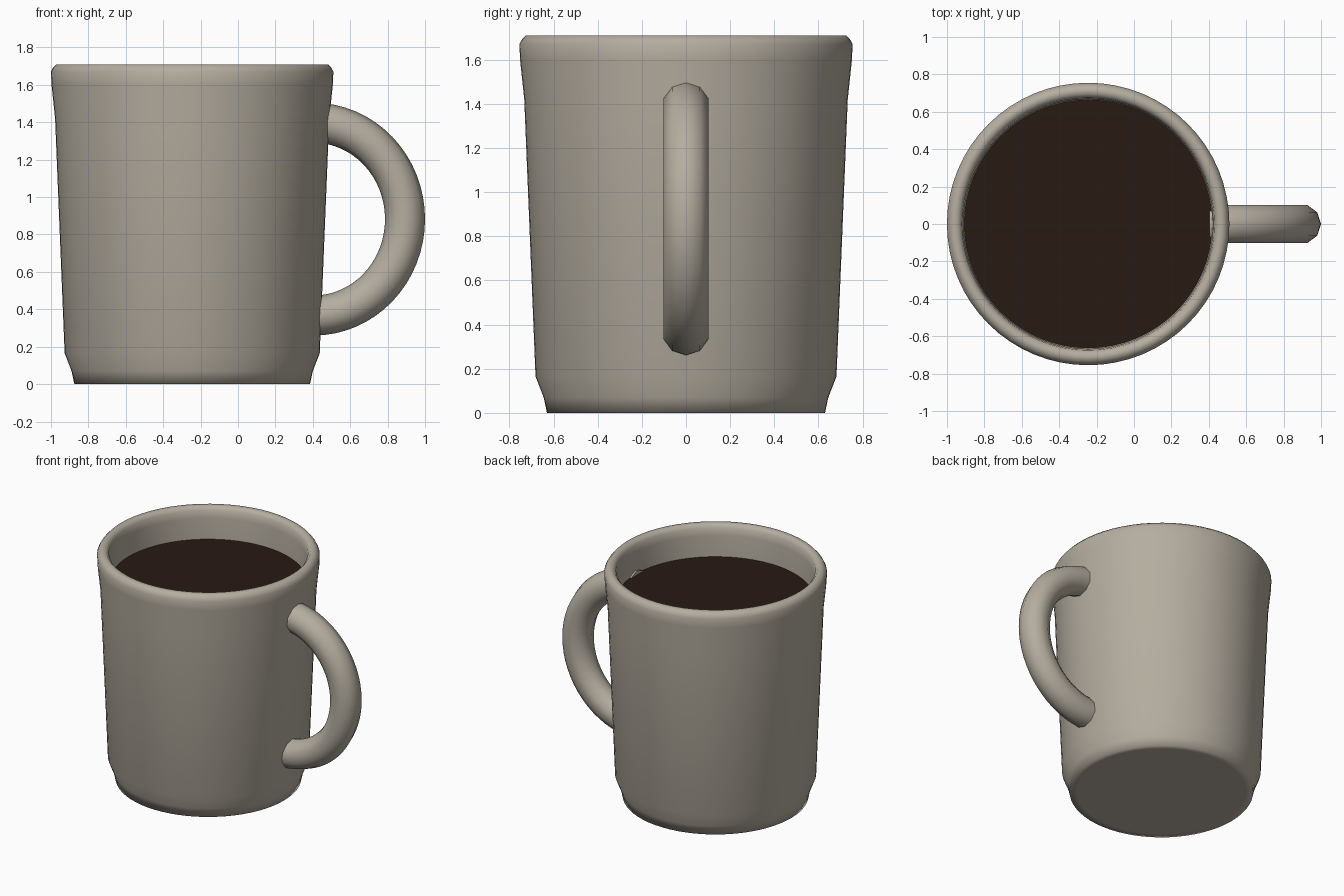
import bpy
import bmesh
from math import cos, sin, pi, radians

if "Cube" in bpy.data.objects:
    bpy.data.objects.remove(bpy.data.objects["Cube"])

CX = -0.245  # mug axis


def material(name, rgb):
    m = bpy.data.materials.new(name)
    m.diffuse_color = (*rgb, 1)
    m.use_nodes = True
    m.node_tree.nodes["Principled BSDF"].inputs["Base Color"].default_value = m.diffuse_color
    return m


def make_object(name, bm, mat):
    bmesh.ops.recalc_face_normals(bm, faces=bm.faces)
    for f in bm.faces:
        f.smooth = True
    me = bpy.data.meshes.new(name)
    bm.to_mesh(me)
    bm.free()
    me.materials.append(mat)
    ob = bpy.data.objects.new(name, me)
    bpy.context.collection.objects.link(ob)
    return ob


def skin(bm, rings):
    """Bridge consecutive closed rings of equal length."""
    for a, b in zip(rings, rings[1:]):
        n = len(a)
        for i in range(n):
            j = (i + 1) % n
            bm.faces.new((a[i], a[j], b[j], b[i]))


def lathe(name, profile, mat, sides=64):
    bm = bmesh.new()
    rings = [[bm.verts.new((CX + r * cos(2 * pi * i / sides), r * sin(2 * pi * i / sides), z))
              for i in range(sides)] for r, z in profile]
    skin(bm, rings)
    bm.faces.new(rings[0])
    bm.faces.new(rings[-1])
    return make_object(name, bm, mat)


ceramic = material("ceramic", (0.46, 0.42, 0.35))
brown = material("dark_brown", (0.022, 0.010, 0.007))

# Cup wall: outside from the base up, over the lip, down to the inner floor
lathe("cup", [
    (0.58, 0.0), (0.63, 0.0), (0.645, 0.07), (0.682, 0.165),
    (0.733, 1.42), (0.752, 1.60), (0.755, 1.67), (0.745, 1.69), (0.727, 1.71),
    (0.695, 1.71), (0.675, 1.685), (0.668, 1.63), (0.663, 1.45),
    (0.61, 0.20), (0.56, 0.12), (0.50, 0.11),
], ceramic)

# Coffee surface
bm = bmesh.new()
bmesh.ops.create_circle(bm, cap_ends=True, segments=64, radius=0.668)
coffee = make_object("coffee", bm, brown)
coffee.location = (CX, 0, 1.475)

# Handle: ten-sided tube swept along a half loop, ends sunk into the wall
bm = bmesh.new()
rings = []
for k in range(33):
    a = radians(-90 + 180 * k / 32)
    centre = (0.403 + 0.49 * cos(a), 0.882 + 0.5155 * sin(a))
    ring = []
    for i in range(10):
        t = 2 * pi * i / 10
        d = 0.107 * cos(t)
        ring.append(bm.verts.new((centre[0] + d * cos(a), 0.107 * sin(t), centre[1] + d * sin(a))))
    rings.append(ring)
skin(bm, rings)
bm.faces.new(rings[0])
bm.faces.new(rings[-1])
handle = make_object("handle", bm, ceramic)

# Keep the handle end caps crisp
bpy.context.view_layer.objects.active = handle
handle.select_set(True)
bpy.ops.object.shade_smooth_by_angle(angle=radians(50))
